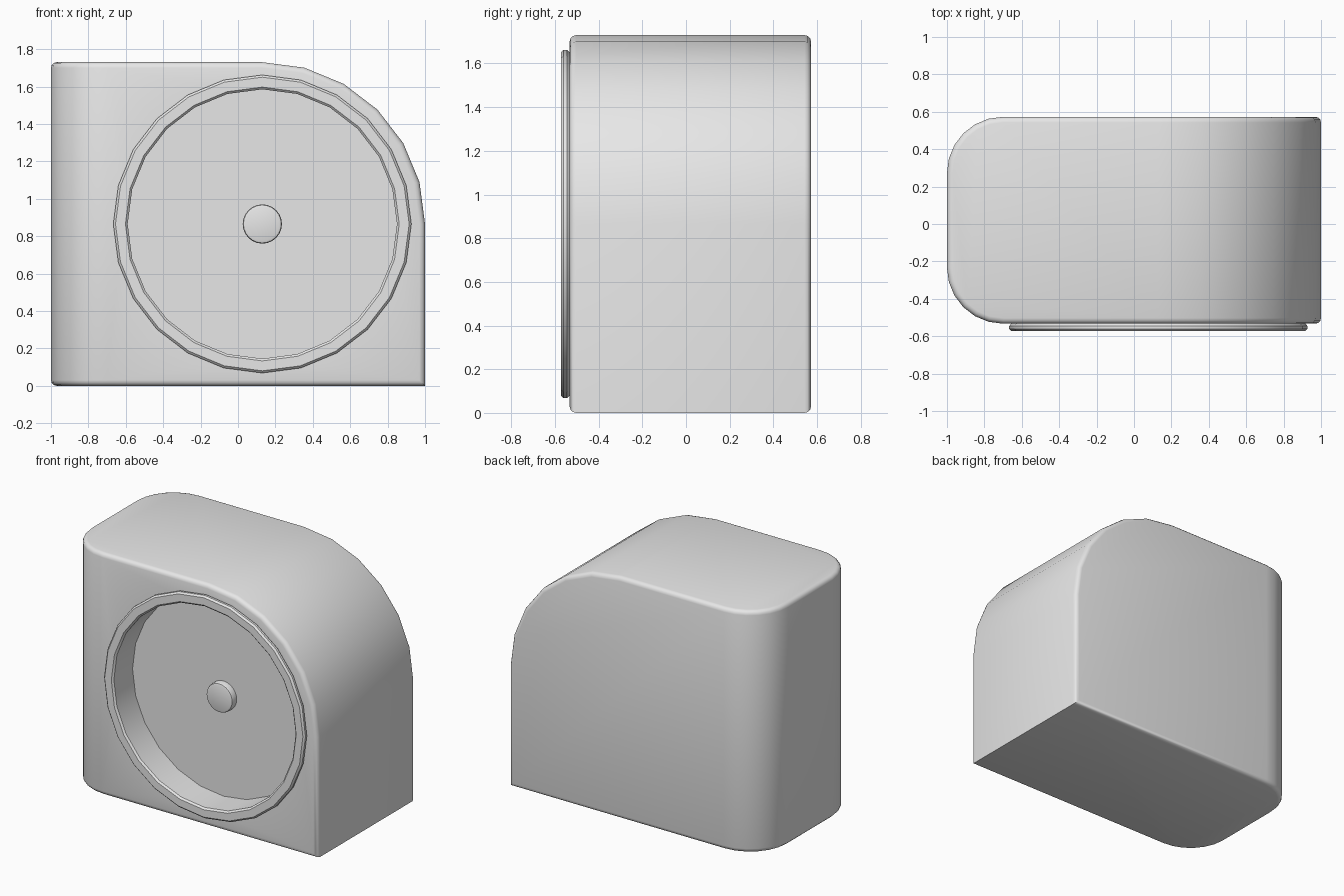
import bpy
import bmesh
from math import sin, cos, pi, radians
from mathutils import Vector

default = bpy.data.objects.get("Cube")
if default:
    bpy.data.objects.remove(default, do_unlink=True)

FRONT, BACK, TOP = -0.533, 0.573, 1.73
CX, CZ, R = 0.13, 0.865, 0.867      # shared centre of corner arc and dish
SIDES = 24

grey = bpy.data.materials.new("light_grey")
grey.use_nodes = True
grey.diffuse_color = (0.8, 0.8, 0.8, 1)
grey.node_tree.nodes["Principled BSDF"].inputs["Base Color"].default_value = (0.8, 0.8, 0.8, 1)


def make_object(name, bm, smooth=True):
    bmesh.ops.recalc_face_normals(bm, faces=bm.faces)
    mesh = bpy.data.meshes.new(name)
    bm.to_mesh(mesh)
    bm.free()
    mesh.materials.append(grey)
    obj = bpy.data.objects.new(name, mesh)
    bpy.context.collection.objects.link(obj)
    bpy.ops.object.select_all(action='DESELECT')
    obj.select_set(True)
    bpy.context.view_layer.objects.active = obj
    if smooth:
        bpy.ops.object.shade_smooth_by_angle(angle=radians(32))
    return obj


def lathe(name, profile, smooth=True):
    """Turn (radius, y) points around the dish axis."""
    bm = bmesh.new()
    verts = [bm.verts.new((CX, y, CZ + r)) for r, y in profile]
    edges = [bm.edges.new(pair) for pair in zip(verts, verts[1:])]
    bmesh.ops.spin(bm, geom=verts + edges, cent=(CX, 0, CZ), axis=(0, 1, 0),
                   angle=2 * pi, steps=SIDES)
    bmesh.ops.remove_doubles(bm, verts=bm.verts, dist=0.0005)
    return make_object(name, bm, smooth)


# Housing: front outline with one arched corner, pushed back
bm = bmesh.new()
outline = [(-1, TOP), (-1, 0), (1, 0)]
for i in range(7):
    a = i * pi / 12
    outline.append((CX + (1 - CX) * cos(a), CZ + (TOP - CZ) * sin(a)))
face = bm.faces.new([bm.verts.new((x, FRONT, z)) for x, z in outline])
pushed = bmesh.ops.extrude_face_region(bm, geom=[face])
moved = [v for v in pushed["geom"] if isinstance(v, bmesh.types.BMVert)]
bmesh.ops.translate(bm, verts=moved, vec=(0, BACK - FRONT, 0))
bmesh.ops.recalc_face_normals(bm, faces=bm.faces)

# Large rounding on the two upright edges of the right side
upright = [e for e in bm.edges if all(v.co.x < -0.99 for v in e.verts)
           and abs(e.verts[0].co.z - e.verts[1].co.z) > 1]
bmesh.ops.bevel(bm, geom=upright, offset=0.3, segments=6, profile=0.5, affect='EDGES')

# Small rounding on every other hard edge except the lower left one
bm.normal_update()
rim = [e for e in bm.edges if e.calc_face_angle(0) > radians(40)
       and not all(v.co.x > 0.99 and v.co.z < 0.01 for v in e.verts)]
bmesh.ops.bevel(bm, geom=rim, offset=0.03, segments=3, profile=0.5, affect='EDGES')
housing = make_object("housing", bm)

# Round opening in the housing
cutter = lathe("opening_cutter", [(0, -0.7), (0.745, -0.7), (0.745, -0.31), (0, -0.31)], False)
cut = housing.modifiers.new("opening", 'BOOLEAN')
cut.operation = 'DIFFERENCE'
cut.solver = 'EXACT'
cut.object = cutter
bpy.context.view_layer.objects.active = housing
bpy.ops.object.modifier_apply(modifier=cut.name)
bpy.data.objects.remove(cutter, do_unlink=True)

# Raised rim and recessed dish
FLOOR = -0.35
lathe("rim_and_dish", [
    (0, FLOOR), (0.72, FLOOR), (0.72, -0.561), (0.732, -0.573),
    (0.785, -0.573), (0.797, -0.561), (0.797, -0.545), (0.785, FRONT + 0.002),
    (0.738, FRONT + 0.002), (0.738, FLOOR + 0.02), (0, FLOOR + 0.02)])

# Centre knob
lathe("centre_knob", [
    (0, FLOOR - 0.05), (0.09, FLOOR - 0.05), (0.101, FLOOR - 0.046),
    (0.105, FLOOR - 0.036), (0.105, FLOOR + 0.005), (0, FLOOR + 0.005)])
